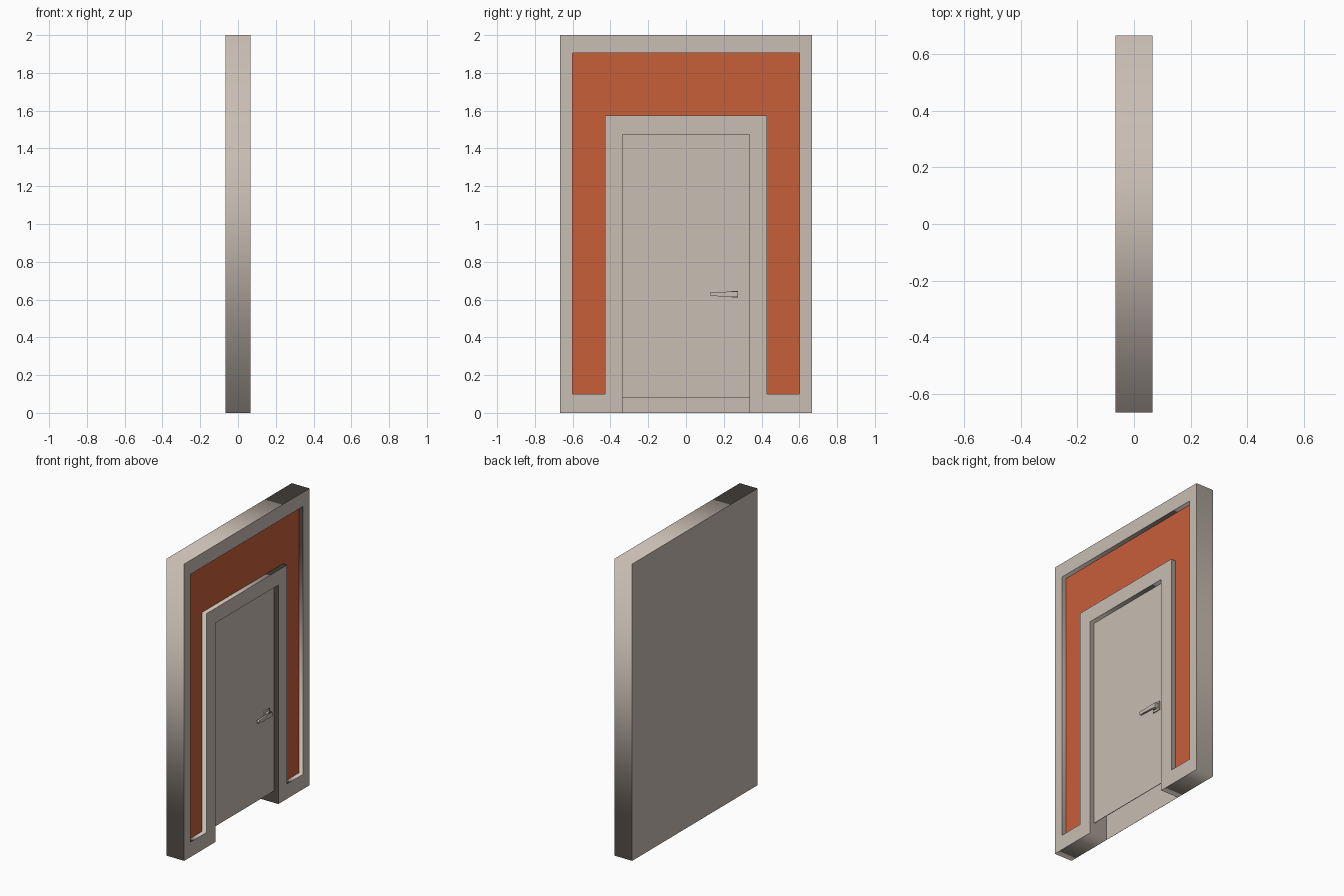
import bpy
from math import pi
from mathutils import Matrix

cube = bpy.data.objects.get("Cube")
if cube:
    bpy.data.objects.remove(cube, do_unlink=True)


def material(name, rgb):
    m = bpy.data.materials.new(name)
    m.use_nodes = True
    m.diffuse_color = (*rgb, 1)
    m.node_tree.nodes["Principled BSDF"].inputs["Base Color"].default_value = (*rgb, 1)
    return m


beige = material("warm beige", (0.58, 0.51, 0.45))
orange = material("burnt orange", (0.58, 0.112, 0.041))

# Local X, Y, Z of a profile become world Y, Z, X
TURN = Matrix.Rotation(pi / 2, 4, 'Z') @ Matrix.Rotation(pi / 2, 4, 'X')


def plate(name, outlines, x0, x1, mat):
    """Extrude flat outlines (inner ones become holes) from x0 to x1."""
    curve = bpy.data.curves.new(name + " profile", 'CURVE')
    curve.dimensions = '2D'
    curve.fill_mode = 'BOTH'
    curve.extrude = (x1 - x0) / 2
    for pts in outlines:
        s = curve.splines.new('POLY')
        s.points.add(len(pts) - 1)
        for p, (y, z) in zip(s.points, pts):
            p.co = (y, z, 0, 1)
        s.use_cyclic_u = True
    tmp = bpy.data.objects.new(name + " profile", curve)
    bpy.context.collection.objects.link(tmp)
    dg = bpy.context.evaluated_depsgraph_get()
    mesh = bpy.data.meshes.new_from_object(tmp.evaluated_get(dg))
    bpy.data.objects.remove(tmp, do_unlink=True)
    mesh.transform(Matrix.Translation(((x0 + x1) / 2, 0, 0)) @ TURN)
    mesh.materials.clear()
    mesh.materials.append(mat)
    ob = bpy.data.objects.new(name, mesh)
    bpy.context.collection.objects.link(ob)
    return ob


def rect(y0, y1, z0, z1):
    return [(y0, z0), (y1, z0), (y1, z1), (y0, z1)]


def mirrored(half):
    """Close a right-hand outline with its mirror image."""
    return half + [(-y, z) for y, z in reversed(half)]


FRONT, BACK = 0.066, -0.066
RECESS = FRONT - 0.032
W, H = 0.667, 2.0

# Frame: outer border with the doorway notch and an arch-shaped recess
border = mirrored([(0.335, 1.475), (0.335, 0), (W, 0), (W, H)])
arch = mirrored([(0.43, 1.575), (0.43, 0.1), (0.6, 0.1), (0.6, 1.905)])
plate("wall_frame", [border, arch], BACK + 0.001, FRONT, beige)
plate("back_panel", [rect(-W, W, 0, H)], BACK, BACK + 0.001, beige)

# Recessed panels
plate("arch_panel", [arch], RECESS - 0.004, RECESS, orange)
plate("door_panel", [rect(-0.335, 0.335, 0.08, 1.475)], RECESS - 0.004, RECESS, beige)

# Door handle
plate("handle_rosette", [rect(0.225, 0.285, 0.598, 0.658)], RECESS, RECESS + 0.006, beige)
plate("handle_neck", [rect(0.24, 0.275, 0.612, 0.646)], RECESS + 0.006, RECESS + 0.018, beige)
plate("handle_lever", [[(0.13, 0.619), (0.275, 0.613), (0.275, 0.643), (0.13, 0.639)]],
      RECESS + 0.018, RECESS + 0.03, beige)
